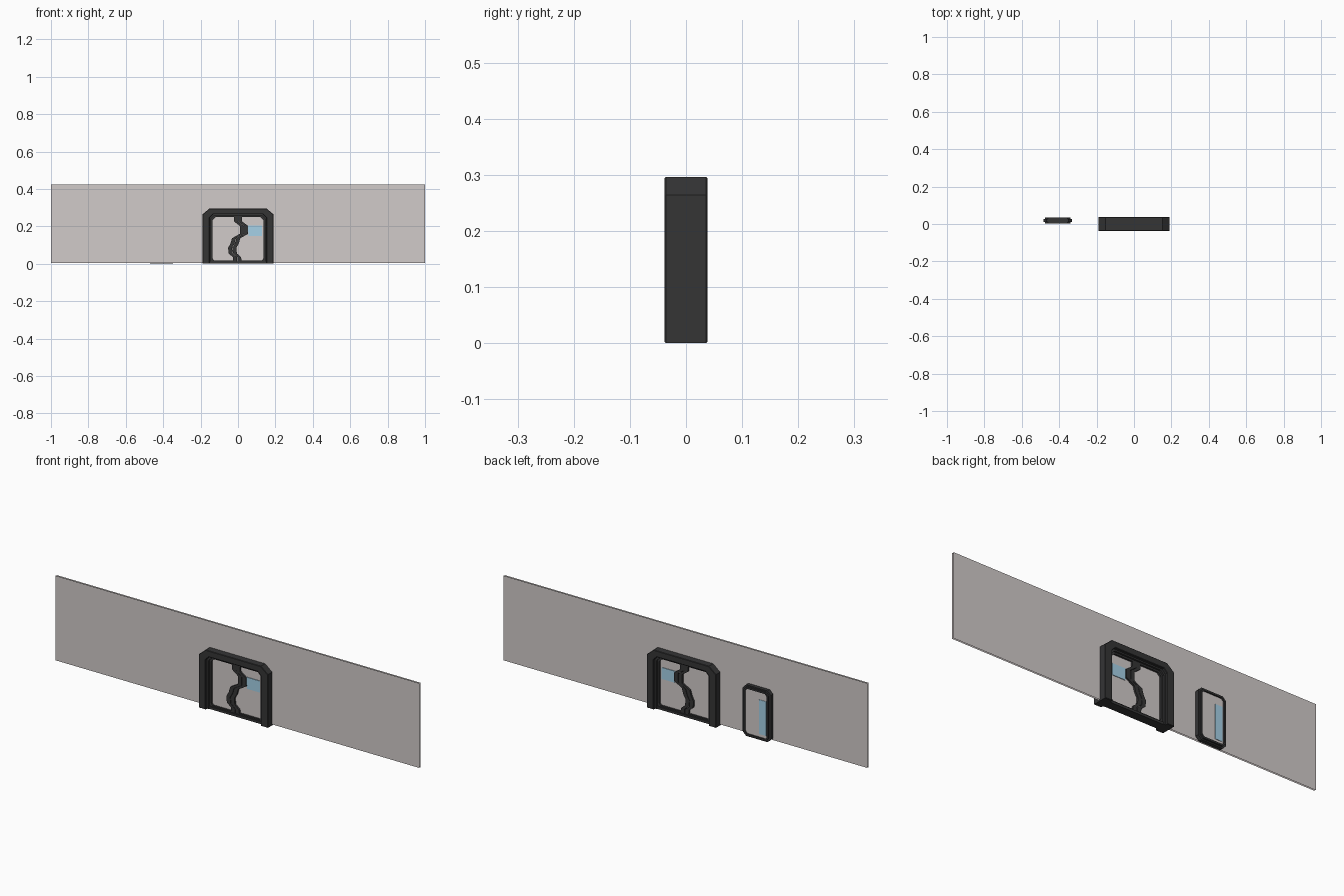
import bpy, bmesh

if "Cube" in bpy.data.objects:
    bpy.data.objects.remove(bpy.data.objects["Cube"])


def material(name, rgb):
    m = bpy.data.materials.new(name)
    m.diffuse_color = (*rgb, 1)
    m.use_nodes = True
    m.node_tree.nodes["Principled BSDF"].inputs["Base Color"].default_value = m.diffuse_color
    return m


DARK = material("dark_metal", (0.035, 0.035, 0.036))
GREY = material("warm_grey", (0.64, 0.595, 0.59))
BLUE = material("pale_blue_glass", (0.38, 0.64, 0.80))


def slab(name, loops, y, half, mat, bevel=0.0):
    """Extrude flat x/z outlines (first outer, then holes) around depth y."""
    cu = bpy.data.curves.new(name, 'CURVE')
    cu.dimensions = '2D'
    cu.fill_mode = 'BOTH'
    cu.extrude = half - bevel
    cu.bevel_depth = bevel
    cu.bevel_resolution = 0
    cu.offset = -bevel
    for pts in loops:
        sp = cu.splines.new('POLY')
        sp.points.add(len(pts) - 1)
        for p, (x, z) in zip(sp.points, pts):
            p.co = (x, z, 0, 1)
        sp.use_cyclic_u = True
    cu.materials.append(mat)
    ob = bpy.data.objects.new(name, cu)
    bpy.context.collection.objects.link(ob)
    ob.rotation_euler = (1.5707963, 0, 0)
    ob.location = (0, y, 0)
    bpy.ops.object.select_all(action='DESELECT')
    ob.select_set(True)
    bpy.context.view_layer.objects.active = ob
    bpy.ops.object.convert(target='MESH')
    bpy.ops.object.shade_flat()
    return bpy.context.object


def chamfered(x0, x1, z0, z1, c):
    return [(x0 + c, z0), (x1 - c, z0), (x1, z0 + c), (x1, z1 - c),
            (x1 - c, z1), (x0 + c, z1), (x0, z1 - c), (x0, z0 + c)]


def rect(x0, x1, z0, z1):
    return [(x0, z0), (x1, z0), (x1, z1), (x0, z1)]


# Wall: front and back sheets with open edges
bm = bmesh.new()
for y, order in ((-0.004, 1), (0.004, -1)):
    bm.faces.new([bm.verts.new((x, y, z)) for x, z in rect(-1, 1, 0.005, 0.425)[::order]])
me = bpy.data.meshes.new("wall")
bm.to_mesh(me)
bm.free()
me.materials.append(GREY)
bpy.context.collection.objects.link(bpy.data.objects.new("wall", me))

# Large door frame: an arch with cut corners
outer = [(-0.19, 0), (-0.19, 0.264), (-0.152, 0.296), (0.152, 0.296), (0.19, 0.264), (0.19, 0)]
inner = [(0.152, 0), (0.152, 0.247), (0.134, 0.265), (-0.134, 0.265), (-0.152, 0.247), (-0.152, 0)]
slab("door_frame", [outer + inner], 0, 0.038, DARK, 0.002)

# Inner step of the frame, and sill
stop_in = [(0.144, 0), (0.144, 0.24), (0.126, 0.258), (-0.126, 0.258), (-0.144, 0.24), (-0.144, 0)]
slab("frame_step", [inner[::-1] + stop_in], 0, 0.025, DARK)
slab("sill", [rect(-0.152, 0.152, 0, 0.012)], 0, 0.022, DARK)

# Door leaves meeting along a zigzag
ZIG = [(-0.004, 0.018), (-0.005, 0.035), (-0.028, 0.055), (-0.031, 0.085), (-0.018, 0.108),
       (-0.010, 0.136), (0.032, 0.160), (0.032, 0.202), (0, 0.226), (0, 0.25)]


def leaf(name, s):
    rim = [(x + s * 0.001, z) for x, z in [(ZIG[0][0], 0.004)] + ZIG[1:-1] + [(0, 0.26)]]
    rim += [(s * 0.128, 0.26), (s * 0.147, 0.242), (s * 0.147, 0.004)]
    hole = [(x + s * 0.022, z) for x, z in ZIG]
    hole += [(s * 0.120, 0.25), (s * 0.136, 0.234), (s * 0.136, 0.028), (s * 0.128, 0.018)]
    slab(name + "_rim", [rim, hole], 0, 0.016, DARK)
    slab(name + "_panel", [hole], 0, 0.007, GREY)


leaf("left_leaf", -1)
leaf("right_leaf", 1)
slab("leaf_window", [[(0.056, 0.148), (0.127, 0.148), (0.127, 0.205), (0.053, 0.205)]],
     0, 0.010, BLUE)

# Small single door behind the wall
X0, X1, TOP = -0.485, -0.331, 0.254
slab("small_door_flange", [chamfered(X0, X1, 0, TOP, 0.018),
                           chamfered(X0 + 0.013, X1 - 0.013, 0.013, TOP - 0.013, 0.014)],
     0.019, 0.009, DARK)
slab("small_door_rim", [chamfered(X0 + 0.009, X1 - 0.009, 0.006, TOP - 0.006, 0.016),
                        chamfered(X0 + 0.017, X1 - 0.017, 0.015, TOP - 0.015, 0.011)],
     0.019, 0.017, DARK)
slab("small_door_panel", [chamfered(X0 + 0.016, X1 - 0.016, 0.014, TOP - 0.014, 0.011)],
     0.019, 0.010, GREY)
slab("small_door_window", [rect(-0.461, -0.423, 0.03, 0.2)], 0.019, 0.012, BLUE)
